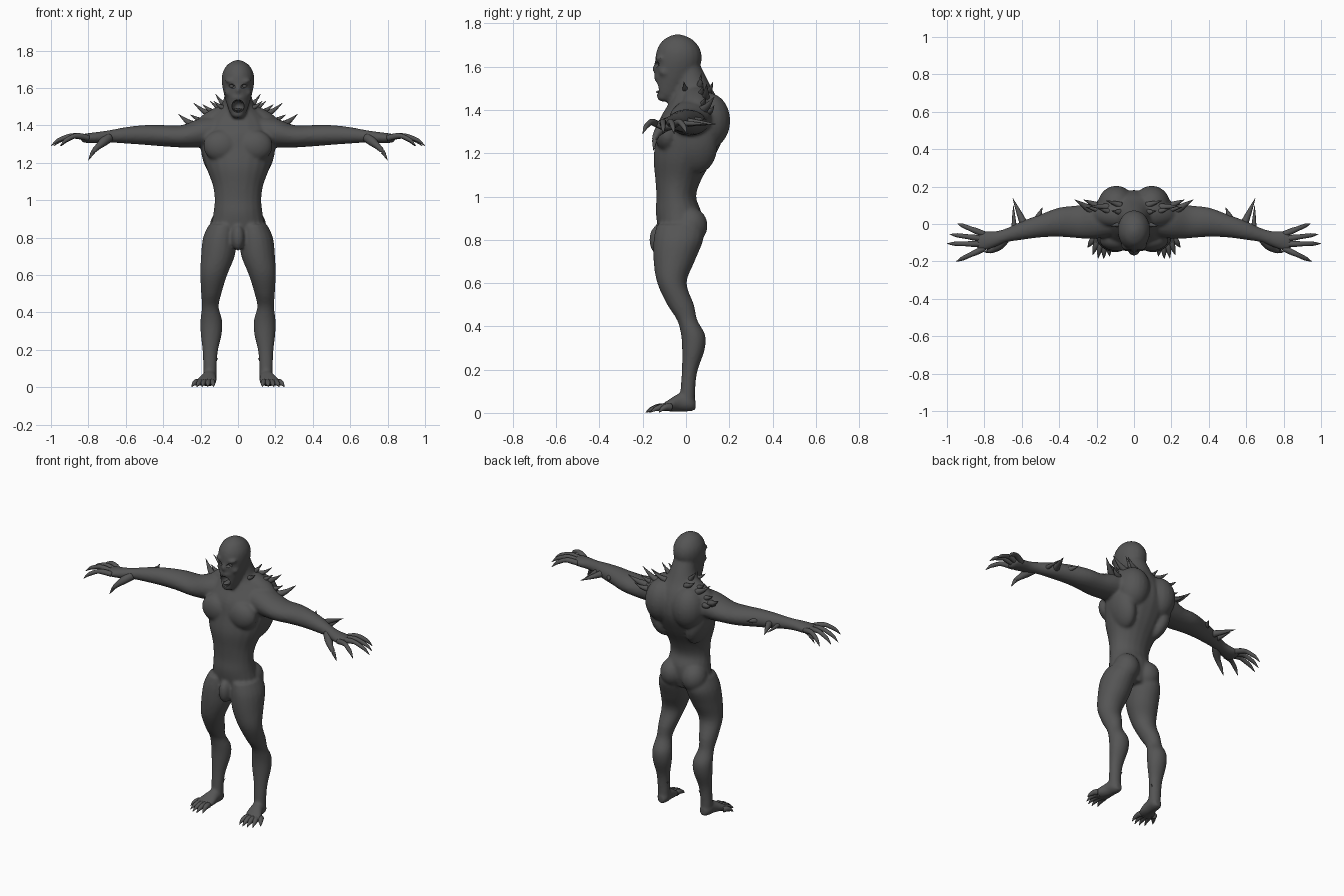
import bpy, bmesh, math
from mathutils import Vector, Matrix

if "Cube" in bpy.data.objects:
    bpy.data.objects.remove(bpy.data.objects["Cube"], do_unlink=True)

skin = bpy.data.materials.new("charcoal_skin")
skin.use_nodes = True
GREY = (.09, .09, .09, 1)
skin.diffuse_color = GREY
bsdf = skin.node_tree.nodes["Principled BSDF"]
bsdf.inputs["Base Color"].default_value = GREY
bsdf.inputs["Roughness"].default_value = .7

X, Y, Z = Vector((1, 0, 0)), Vector((0, 1, 0)), Vector((0, 0, 1))
SIDES = (1, -1)


def spline(rows, steps):
    """Catmull-Rom interpolation through rows of numbers."""
    out = []
    for i in range(len(rows) - 1):
        a, b, c, d = (rows[min(max(i + k, 0), len(rows) - 1)] for k in (-1, 0, 1, 2))
        for s in range(steps):
            t = s / steps
            out.append([q + t / 2 * (r - p + t * (2*p - 5*q + 4*r - w + t * (3*(q - r) + w - p)))
                        for p, q, r, w in zip(a, b, c, d)])
    return out + [list(rows[-1])]


def tube(bm, rows, axis=None, side=1, steps=4, sides=20):
    """Loft through rows of x, y, z, radius (and a second radius)."""
    rows = spline(rows, steps)
    centres = [Vector((r[0] * side, r[1], r[2])) for r in rows]
    rings = []
    for i, (row, centre) in enumerate(zip(rows, centres)):
        along = axis or (centres[min(i + 1, len(rows) - 1)] - centres[max(i - 1, 0)]).normalized()
        up = Y if abs(along.z) > .8 else Z
        u = up.cross(along).normalized()
        v = along.cross(u)
        ra, rb = max(row[3], .001), max(row[-1], .001)
        angles = [math.tau * k / sides for k in range(sides)]
        rings.append([bm.verts.new(centre + u * ra * math.cos(a) + v * rb * math.sin(a)) for a in angles])
    faces = [bm.faces.new(rings[0]), bm.faces.new(rings[-1])]
    for low, high in zip(rings, rings[1:]):
        for k in range(sides):
            n = (k + 1) % sides
            faces.append(bm.faces.new((low[k], low[n], high[n], high[k])))
    bmesh.ops.recalc_face_normals(bm, faces=faces)


def blob(bm, centre, radii, side=1, tilt=0):
    """Ellipsoid muscle, tilted about the front-back axis."""
    place = Matrix.Translation((centre[0] * side, centre[1], centre[2]))
    place = place @ Matrix.Rotation(tilt * side, 4, 'Y') @ Matrix.Diagonal((*radii, 1))
    bmesh.ops.create_uvsphere(bm, u_segments=20, v_segments=14, radius=1, matrix=place)


def finish(bm, name):
    mesh = bpy.data.meshes.new(name)
    bm.to_mesh(mesh)
    bm.free()
    mesh.materials.append(skin)
    for p in mesh.polygons:
        p.use_smooth = True
    obj = bpy.data.objects.new(name, mesh)
    bpy.context.collection.objects.link(obj)
    return obj


def spikes(name, paths, sides=10):
    """Mirrored set of tapered tubes."""
    bm = bmesh.new()
    for path in paths:
        for s in SIDES:
            tube(bm, path, side=s, sides=sides)
    return finish(bm, name)


# Torso and neck
bm = bmesh.new()
tube(bm, [(0, -.03, .79, .11, .08), (0, -.03, .86, .14, .1), (0, -.035, .93, .132, .105),
          (0, -.045, 1, .125, .092), (0, -.035, 1.08, .135, .107), (0, -.01, 1.18, .172, .14),
          (0, .02, 1.28, .198, .155), (0, .03, 1.36, .195, .15), (0, .04, 1.43, .16, .12),
          (0, .035, 1.49, .1, .09), (0, .02, 1.55, .075, .075), (0, 0, 1.62, .065, .06)], axis=Z)
blob(bm, (0, -.125, .8), (.036, .045, .07))

# Head and jaw
tube(bm, [(0, -.075, 1.44, .026, .035), (0, -.075, 1.47, .045, .06), (0, -.06, 1.52, .062, .082),
          (0, -.045, 1.57, .076, .098), (0, -.035, 1.63, .087, .108), (0, -.034, 1.68, .083, .1),
          (0, -.036, 1.72, .061, .073), (0, -.038, 1.74, .034, .04), (0, -.038, 1.75, .01, .01)], axis=Z)
blob(bm, (0, -.138, 1.59), (.015, .017, .026))
blob(bm, (0, -.12, 1.55), (.042, .028, .02))
blob(bm, (0, -.105, 1.46), (.036, .03, .022))

leg = [(.08, -.03, .87, .075, .105), (.095, -.035, .8, .092, .115), (.108, -.055, .7, .09, .095),
       (.13, -.065, .6, .072, .068), (.143, -.025, .5, .054, .062), (.148, .005, .43, .045, .047),
       (.143, .033, .36, .058, .056), (.143, .034, .29, .057, .052), (.148, .018, .2, .042, .037),
       (.15, .01, .13, .037, .034), (.15, .005, .04, .036, .036)]
foot = [(.148, .044, .035, .02, .022), (.15, .02, .045, .036, .038), (.155, -.03, .048, .04, .042),
        (.168, -.08, .034, .054, .027), (.178, -.115, .023, .05, .014)]
arm = [(.08, .03, 1.37, .09, .085), (.2, .02, 1.36, .098, .078), (.3, .012, 1.342, .088, .06),
       (.4, .01, 1.345, .078, .057), (.5, -.01, 1.349, .062, .053), (.6, -.035, 1.347, .05, .044),
       (.68, -.06, 1.342, .038, .034), (.74, -.08, 1.336, .042, .031), (.8, -.09, 1.332, .052, .027),
       (.84, -.094, 1.332, .046, .02)]
for s in SIDES:
    tube(bm, leg, axis=-Z, side=s)
    tube(bm, foot, axis=-Y, side=s)
    tube(bm, arm, axis=X, side=s)
    blob(bm, (.075, .02, .865), (.075, .08, .085), s)                # buttock
    blob(bm, (.09, -.085, 1.29), (.095, .06, .085), s)               # chest
    blob(bm, (.095, .1, 1.35), (.1, .105, .13), s)                   # upper back
    blob(bm, (.13, .045, 1.23), (.06, .1, .13), s, .3)               # flank
    blob(bm, (.1, .05, 1.45), (.14, .065, .05), s, .42)              # shoulder slope
    blob(bm, (.036, -.118, 1.635), (.034, .025, .012), s, -.2)       # brow
    blob(bm, (.05, -.095, 1.575), (.022, .03, .022), s)              # cheek
body = finish(bm, "body")

# Blend the muscles into one skin
blend = body.modifiers.new("blend", 'REMESH')
blend.mode = 'VOXEL'
blend.voxel_size = .0085
blend.use_smooth_shade = True
soften = body.modifiers.new("soften", 'SMOOTH')
soften.factor = .5
soften.iterations = 6

# Open mouth and sunken eyes
bm = bmesh.new()
blob(bm, (0, -.135, 1.503), (.033, .065, .034))
for s in SIDES:
    blob(bm, (.034, -.143, 1.61), (.02, .026, .012), s, -.3)
cutter = finish(bm, "face_cutter")
cutter.hide_render = True
cutter.hide_viewport = True
cut = body.modifiers.new("face_cut", 'BOOLEAN')
cut.operation = 'DIFFERENCE'
cut.object = cutter

# Eyes, tongue
bm = bmesh.new()
for s in SIDES:
    blob(bm, (.034, -.115, 1.61), (.014, .012, .01), s)
blob(bm, (0, -.1, 1.483), (.018, .04, .01))
finish(bm, "eyes_and_tongue")

# Teeth
teeth = []
for k in range(4):
    x = .004 + .008 * k
    y = -.132 + .004 * k
    size = .02 if k == 2 else .012
    teeth.append([(x, y, 1.54, .005), (x, y, 1.54 - size, .0015)])
    teeth.append([(x, y + .012, 1.468, .005), (x, y + .012, 1.47 + size, .0015)])
spikes("teeth", teeth, 6)

# Clawed fingers: knuckle height, tip x, tip y
fingers = []
for base, tx, ty in ((-.13, .95, -.2), (-.107, 1, -.105), (-.08, .985, -.055), (-.055, .945, .003)):
    span, drift = tx - .8, ty - base
    curve = ((0, 1.332, .016), (.3, 1.343, .016), (.5, 1.343, .013),
             (.72, 1.328, .012), (.85, 1.315, .009), (1, 1.29, .001))
    fingers.append([(.8 + span * t, base + drift * t, z, r) for t, z, r in curve])
spikes("fingers", fingers)
spikes("thumb", [[(.69, -.08, 1.335, .026), (.72, -.115, 1.312, .024), (.75, -.137, 1.285, .016),
                  (.775, -.145, 1.258, .012), (.8, -.15, 1.213, .001)]])

# Clawed toes
toes = []
for k, (tx, ty) in enumerate(((.13, -.172), (.162, -.187), (.192, -.183), (.22, -.165), (.247, -.125))):
    bx, by = .14 + .018 * k, -.1 + .007 * k
    curve = ((0, .026, .018), (.35, .027, .016), (.65, .02, .012), (.8, .014, .008), (1, .002, .001))
    toes.append([(bx + (tx - bx) * t, by + (ty - by) * t, z, r) for t, z, r in curve])
spikes("toes", toes)


def thorn(base, tip, radius, lift=.008):
    """Spike with a slight upward curve."""
    a, b = Vector(base), Vector(tip)
    mid = a.lerp(b, .5) - Z * lift
    return [(*a, radius), (*mid, radius * .6), (*b, .001)]


# Neck, shoulder, elbow and ankle spikes
spikes("shoulder_spikes", [
    thorn((.05, .06, 1.49), (.12, .07, 1.567), .022), thorn((.1, .06, 1.46), (.19, .08, 1.512), .022),
    thorn((.13, .09, 1.45), (.238, .095, 1.52), .022), thorn((.16, .07, 1.42), (.255, .09, 1.457), .022),
    thorn((.22, .07, 1.395), (.318, .13, 1.46), .024), thorn((.07, .1, 1.48), (.15, .125, 1.53), .018),
    thorn((.2, .1, 1.39), (.27, .13, 1.42), .018), thorn((.06, .0, 1.49), (.13, -.01, 1.53), .018)])
spikes("forearm_spikes", [
    thorn((.58, -.02, 1.345), (.648, .137, 1.335), .024, 0), thorn((.64, -.04, 1.34), (.645, .1, 1.335), .016, 0),
    thorn((.52, .02, 1.35), (.49, .088, 1.36), .02, 0)])
spikes("ankle_spurs", [thorn((.14, .01, .12), (.108, .025, .155), .014, 0)])
